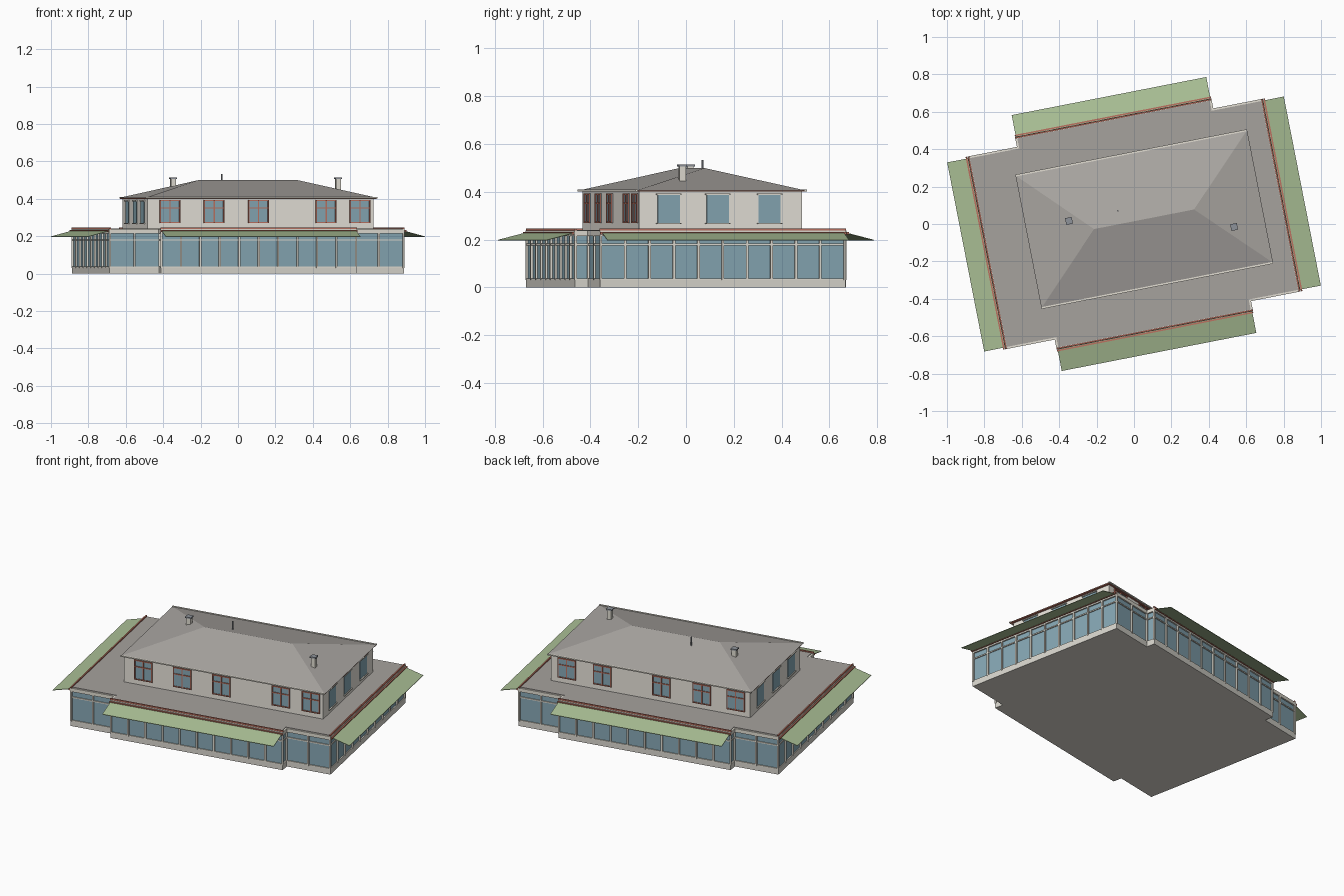
import bpy, bmesh, math
from mathutils import Matrix

if "Cube" in bpy.data.objects:
    bpy.data.objects.remove(bpy.data.objects["Cube"])

TURN = Matrix.Rotation(math.radians(11.08), 4, 'Z')
COLORS = {
    'beige': (.76, .73, .65), 'wall': (.80, .77, .70), 'glass': (.24, .39, .46),
    'red': (.50, .17, .12), 'roof': (.40, .38, .36), 'flat': (.38, .36, .34),
    'green': (.40, .52, .30), 'dark': (.27, .29, .32), 'plinth': (.70, .68, .62)}
MATS = {}
for key, c in COLORS.items():
    MATS[key] = bpy.data.materials.new(key)
    MATS[key].diffuse_color = (*c, 1)

parts = {}


def part(name, mat):
    if name not in parts:
        parts[name] = (bmesh.new(), mat)
    return parts[name][0]


def prism(name, mat, pts, z0, z1):
    bm = part(name, mat)
    lo = [bm.verts.new((x, y, z0)) for x, y in pts]
    hi = [bm.verts.new((x, y, z1)) for x, y in pts]
    bm.faces.new(lo[::-1])
    bm.faces.new(hi)
    for i in range(len(pts)):
        j = (i + 1) % len(pts)
        bm.faces.new((lo[i], lo[j], hi[j], hi[i]))


def box(name, mat, x0, x1, y0, y1, z0, z1):
    x0, x1 = sorted((x0, x1))
    y0, y1 = sorted((y0, y1))
    prism(name, mat, [(x0, y0), (x1, y0), (x1, y1), (x0, y1)], z0, z1)


def outline(d):
    # plan of the ground floor, grown by d
    a, b, u, v = .80 + d, .52 + d, .53 + d, .575 + d
    return [(-a, -b), (-u, -b), (-u, -v), (u, -v), (u, -b), (a, -b),
            (a, b), (u, b), (u, v), (-u, v), (-u, b), (-a, b)]


# ground floor body
prism('plinth', 'plinth', outline(.003), 0, .03)
prism('ground_glazing', 'glass', outline(-.004), .03, .215)
prism('parapet', 'beige', outline(.005), .215, .237)
prism('flat_roof', 'flat', outline(-.006), .237, .240)

# posts and rails around the ground floor
pts = outline(0)
bays = [2, 1, 10, 1, 2, 10, 2, 1, 10, 1, 2, 10]
for i, n in enumerate(bays):
    (x0, y0), (x1, y1) = pts[i], pts[(i + 1) % 12]
    for k in range(n):
        x, y = x0 + (x1 - x0) * k / n, y0 + (y1 - y0) * k / n
        box('posts', 'beige', x - .005, x + .005, y - .005, y + .005, .03, .216)
    for z in (.03, .176):
        box('rails', 'beige', min(x0, x1) - .003, max(x0, x1) + .003,
            min(y0, y1) - .003, max(y0, y1) + .003, z, z + .007)

# red roof edge strips and sloping awnings on all four sides
for s in (-1, 1):
    for d, z0, z1 in ((.011, .222, .232), (-.001, .236, .246)):
        box('edge_strips', 'red', s * (.796 + d), s * (.804 + d), -.525, .525, z0, z1)
        box('edge_strips', 'red', -.535, .535, s * (.571 + d), s * (.579 + d), z0, z1)
    for side in (0, 1):
        bm = part('awnings', 'green')
        inner, outer, half = ((.805, .917, .515), (.58, .697, .53))[side]
        ring = []
        for dist, z in ((inner, .229), (outer, .199), (outer, .196), (inner, .226)):
            ring.append([bm.verts.new((s * dist, t, z) if side == 0 else (t, s * dist, z))
                         for t in (-half, half)])
        for i in range(4):
            a, b = ring[i], ring[(i + 1) % 4]
            bm.faces.new((a[0], b[0], b[1], a[1]))
        bm.faces.new([r[0] for r in ring])
        bm.faces.new([r[1] for r in ring][::-1])

# upper storey
X0, X1, Y0, Y1 = -.558, .674, -.332, .363
box('upper_walls', 'wall', X0, X1, Y0, Y1, .238, .406)


def face_box(name, mat, side, t0, t1, depth, z0, z1):
    # slab lying on one of the upper walls
    if side == 'front':
        box(name, mat, t0, t1, Y0 + .01, Y0 - depth, z0, z1)
    elif side == 'back':
        box(name, mat, t0, t1, Y1 - .01, Y1 + depth, z0, z1)
    elif side == 'right':
        box(name, mat, X1 - .01, X1 + depth, t0, t1, z0, z1)
    else:
        box(name, mat, X0 + .01, X0 - depth, t0, t1, z0, z1)


def red_window(side, c):
    w, z0, z1 = .056, .270, .393
    face_box('upper_glass', 'glass', side, c - w, c + w, .003, z0, z1)
    for t in (-w, -.003, w - .006):
        face_box('window_frames', 'red', side, c + t, c + t + .006, .008, z0, z1)
    for z in (z0, .348, z1 - .006):
        face_box('window_frames', 'red', side, c - w, c + w, .0075, z, z + .006)


def plain_window(side, c):
    w = .047
    face_box('upper_glass', 'glass', side, c - w, c + w, .003, .268, .388)
    for z in (.264, .386):
        face_box('window_sills', 'beige', side, c - w - .006, c + w + .006, .009, z, z + .006)


for c in (-.436, -.196, .046, .414, .599):
    red_window('front', c)
for c in (.575, .355, -.01, -.26, -.47):
    red_window('back', c)
for c in (-.206, .003, .224):
    plain_window('right', c)
    plain_window('left', c)

# hipped roof with fascia and gutters
E0, E1, F0, F1 = -.572, .69, -.346, .376
box('fascia', 'red', E0 + .003, E1 - .003, F0 + .003, F1 - .003, .400, .405)
bm = part('hip_roof', 'roof')
eave = [bm.verts.new((x, y, .405)) for x, y in ((E0, F0), (E1, F0), (E1, F1), (E0, F1))]
r0, r1 = bm.verts.new((-.215, .0145, .499)), bm.verts.new((.33, .0145, .499))
bm.faces.new(eave[::-1])
for f in ((eave[0], eave[1], r1, r0), (eave[1], eave[2], r1),
          (eave[2], eave[3], r0, r1), (eave[3], eave[0], r0)):
    bm.faces.new(f)
for y in (F0, F1):
    box('gutters', 'beige', E0, E1, y - .005, y + .005, .402, .409)

# chimneys and vent pipe
for x, y in ((-.338, .083), (.522, -.1185)):
    box('chimneys', 'beige', x - .013, x + .013, y - .013, y + .013, .43, .506)
    box('chimney_caps', 'dark', x - .018, x + .018, y - .018, y + .018, .506, .514)
bmesh.ops.create_cone(part('vent_pipe', 'dark'), cap_ends=True, segments=8, radius1=.004,
                      radius2=.004, depth=.07,
                      matrix=Matrix.Translation((-.071, .085, .498)))

# turn every part to the building's angle and create the objects
for name, (bm, mat) in parts.items():
    bmesh.ops.recalc_face_normals(bm, faces=bm.faces)
    bmesh.ops.transform(bm, matrix=TURN, verts=bm.verts)
    me = bpy.data.meshes.new(name)
    bm.to_mesh(me)
    bm.free()
    me.materials.append(MATS[mat])
    bpy.context.collection.objects.link(bpy.data.objects.new(name, me))

for m in bpy.data.materials:
    if m.users and not m.is_grease_pencil:
        m.use_nodes = True
        m.node_tree.nodes["Principled BSDF"].inputs["Base Color"].default_value = m.diffuse_color
